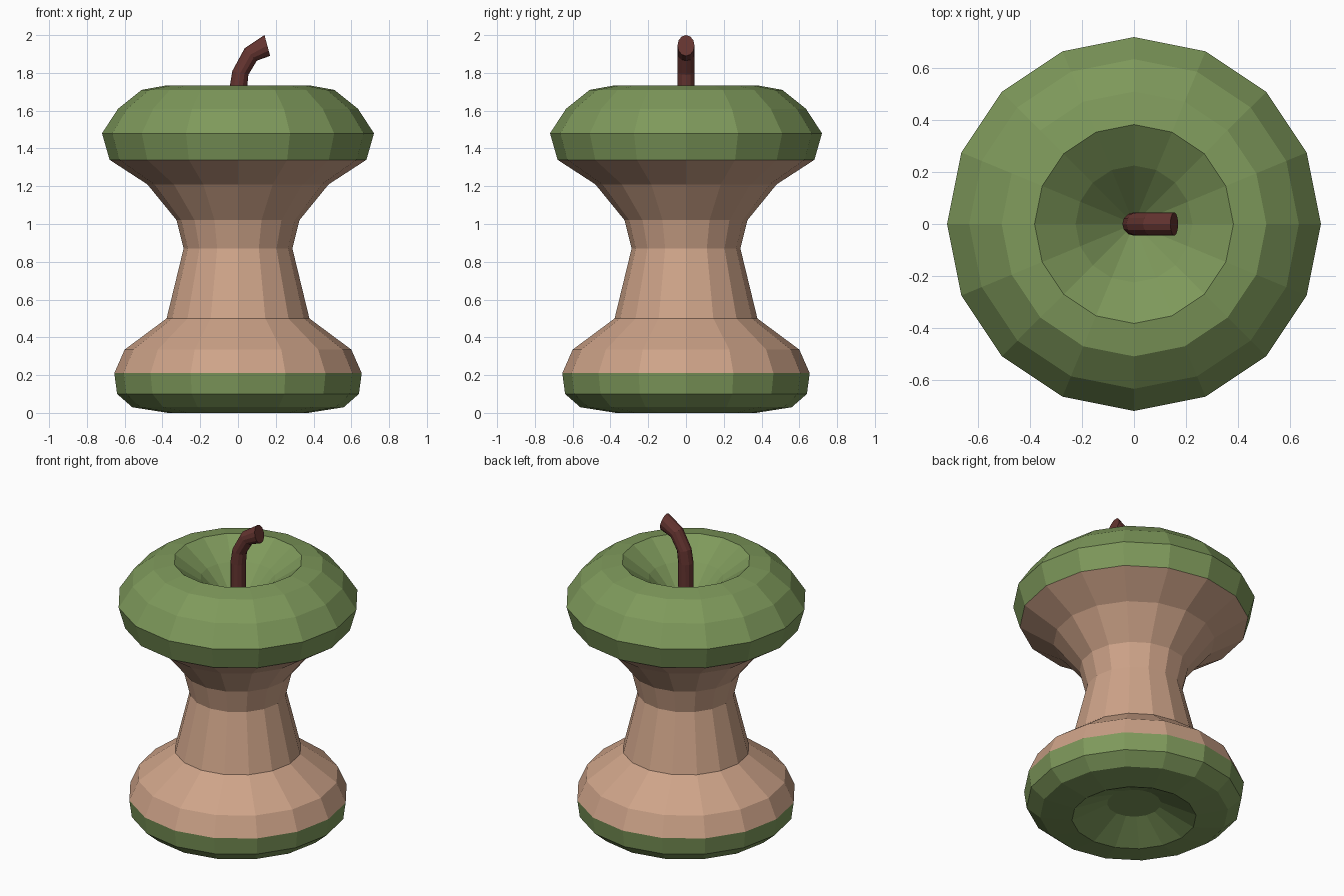
import bpy, bmesh
from math import cos, sin, pi

if "Cube" in bpy.data.objects:
    bpy.data.objects.remove(bpy.data.objects["Cube"])


def material(name, color):
    m = bpy.data.materials.new(name)
    m.diffuse_color = (*color, 1)
    m.use_nodes = True
    m.node_tree.nodes["Principled BSDF"].inputs["Base Color"].default_value = m.diffuse_color
    return m


green = material("green_skin", (0.21, 0.32, 0.105))
flesh = material("flesh", (0.62, 0.37, 0.25))
brown = material("brown_stem", (0.13, 0.035, 0.03))


def loft(name, rings, mats, pick=lambda i: 0):
    """Skin a list of closed rings, capping both ends."""
    bm = bmesh.new()
    loops = [[bm.verts.new(p) for p in ring] for ring in rings]
    n = len(loops[0])
    for i, (a, b) in enumerate(zip(loops, loops[1:])):
        for k in range(n):
            j = (k + 1) % n
            f = bm.faces.new((a[k], a[j], b[j], b[k]))
            f.material_index = pick(i)
    bm.faces.new(loops[0][::-1])
    bm.faces.new(loops[-1])
    bmesh.ops.remove_doubles(bm, verts=bm.verts, dist=1e-4)
    bmesh.ops.recalc_face_normals(bm, faces=bm.faces)
    me = bpy.data.meshes.new(name)
    bm.to_mesh(me)
    bm.free()
    for m in mats:
        me.materials.append(m)
    ob = bpy.data.objects.new(name, me)
    bpy.context.collection.objects.link(ob)
    return ob


def circle(r, z, n=16):
    return [(r * cos(2 * pi * k / n), r * sin(2 * pi * k / n), z) for k in range(n)]


# Eaten apple core: 16-sided turned profile with a dimple at each end
profile = [(0.16, 0.10), (0.37, 0.0), (0.56, 0.03), (0.64, 0.10), (0.655, 0.21),
           (0.60, 0.335), (0.378, 0.50), (0.288, 0.87), (0.325, 1.02),
           (0.48, 1.21), (0.68, 1.34), (0.72, 1.48), (0.635, 1.61),
           (0.51, 1.71), (0.383, 1.733), (0.225, 1.62), (0.02, 1.41)]
loft("apple_core", [circle(r, z) for r, z in profile], [green, flesh],
     lambda i: 1 if 4 <= i < 10 else 0)

# Bent stem: left and right outline points in the xz plane
outline = [((-0.045, 1.38), (0.045, 1.38)), ((-0.045, 1.72), (0.048, 1.72)),
           ((-0.03, 1.81), (0.055, 1.79)), ((0.035, 1.93), (0.10, 1.865)),
           ((0.14, 2.0), (0.17, 1.89))]
stem_rings = []
for (lx, lz), (rx, rz) in outline:
    cx, cz, hx, hz = (lx + rx) / 2, (lz + rz) / 2, (rx - lx) / 2, (rz - lz) / 2
    stem_rings.append([(cx + hx * cos(t), 0.045 * sin(t), cz + hz * cos(t))
                       for t in (2 * pi * k / 12 for k in range(12))])
loft("stem", stem_rings, [brown])
